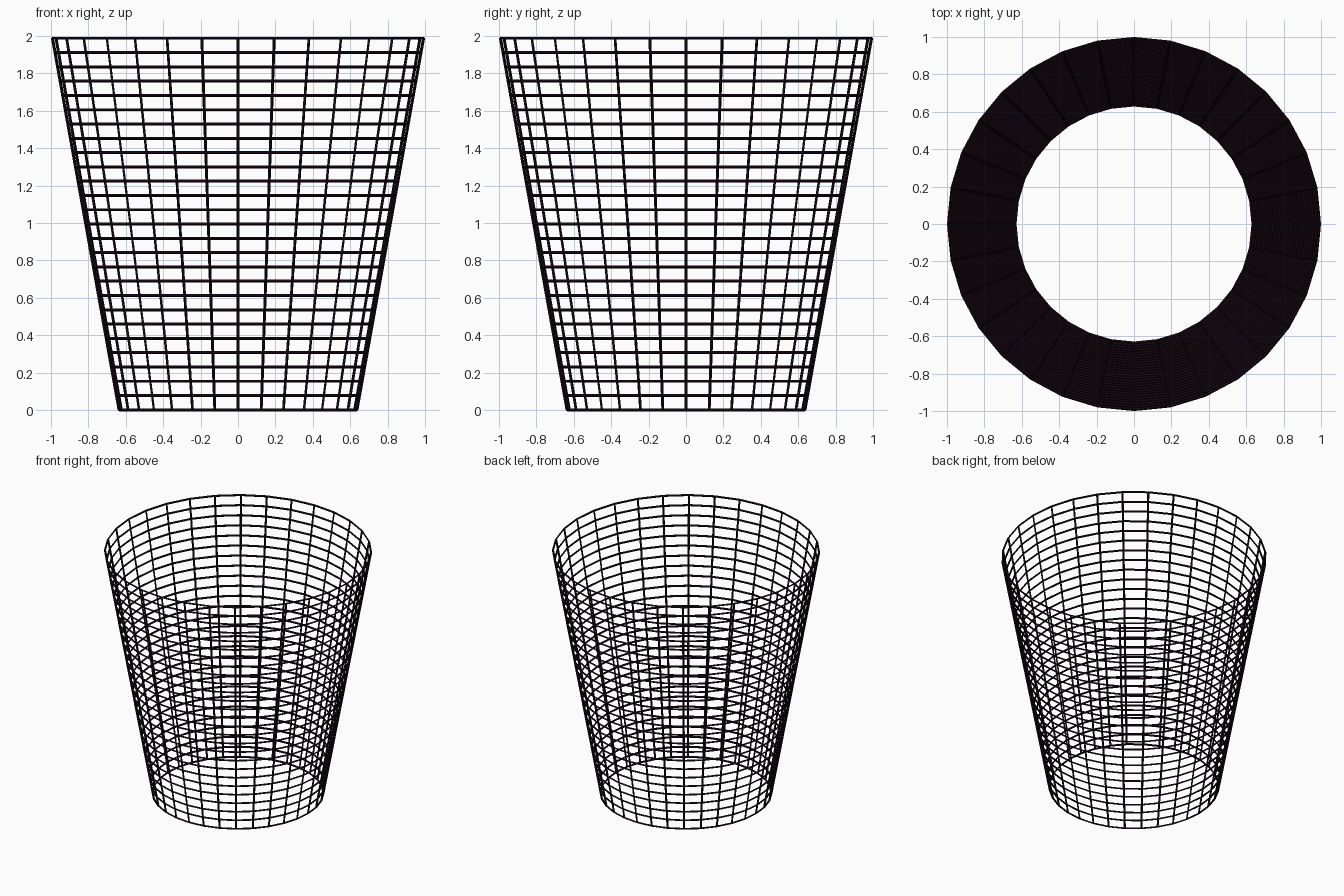
import bpy, math

if "Cube" in bpy.data.objects:
    bpy.data.objects.remove(bpy.data.objects["Cube"])

SIDES, ROWS = 32, 26
R_BOTTOM, R_TOP = 0.636, 0.992
Z_BOTTOM, Z_TOP = 0.0015, 1.988
WIRE = 0.016

# Open tapered tube grid
verts, faces = [], []
for j in range(ROWS + 1):
    t = j / ROWS
    r = R_BOTTOM + (R_TOP - R_BOTTOM) * t
    z = Z_BOTTOM + (Z_TOP - Z_BOTTOM) * t
    for i in range(SIDES):
        a = 2 * math.pi * i / SIDES
        verts.append((r * math.cos(a), r * math.sin(a), z))
for j in range(ROWS):
    for i in range(SIDES):
        k = (i + 1) % SIDES
        faces.append((j * SIDES + i, j * SIDES + k,
                      (j + 1) * SIDES + k, (j + 1) * SIDES + i))

mesh = bpy.data.meshes.new("wire_basket")
mesh.from_pydata(verts, [], faces)
basket = bpy.data.objects.new("wire_basket", mesh)
bpy.context.collection.objects.link(basket)

# Dark metal colour
metal = bpy.data.materials.new("dark plum metal")
metal.diffuse_color = (0.009, 0.0025, 0.007, 1)
metal.use_nodes = True
metal.node_tree.nodes["Principled BSDF"].inputs["Base Color"].default_value = metal.diffuse_color
mesh.materials.append(metal)

# Turn every grid edge into a square bar
wire = basket.modifiers.new("bars", 'WIREFRAME')
wire.thickness = WIRE
wire.offset = 0
wire.use_boundary = True
wire.use_replace = True
wire.use_even_offset = True
